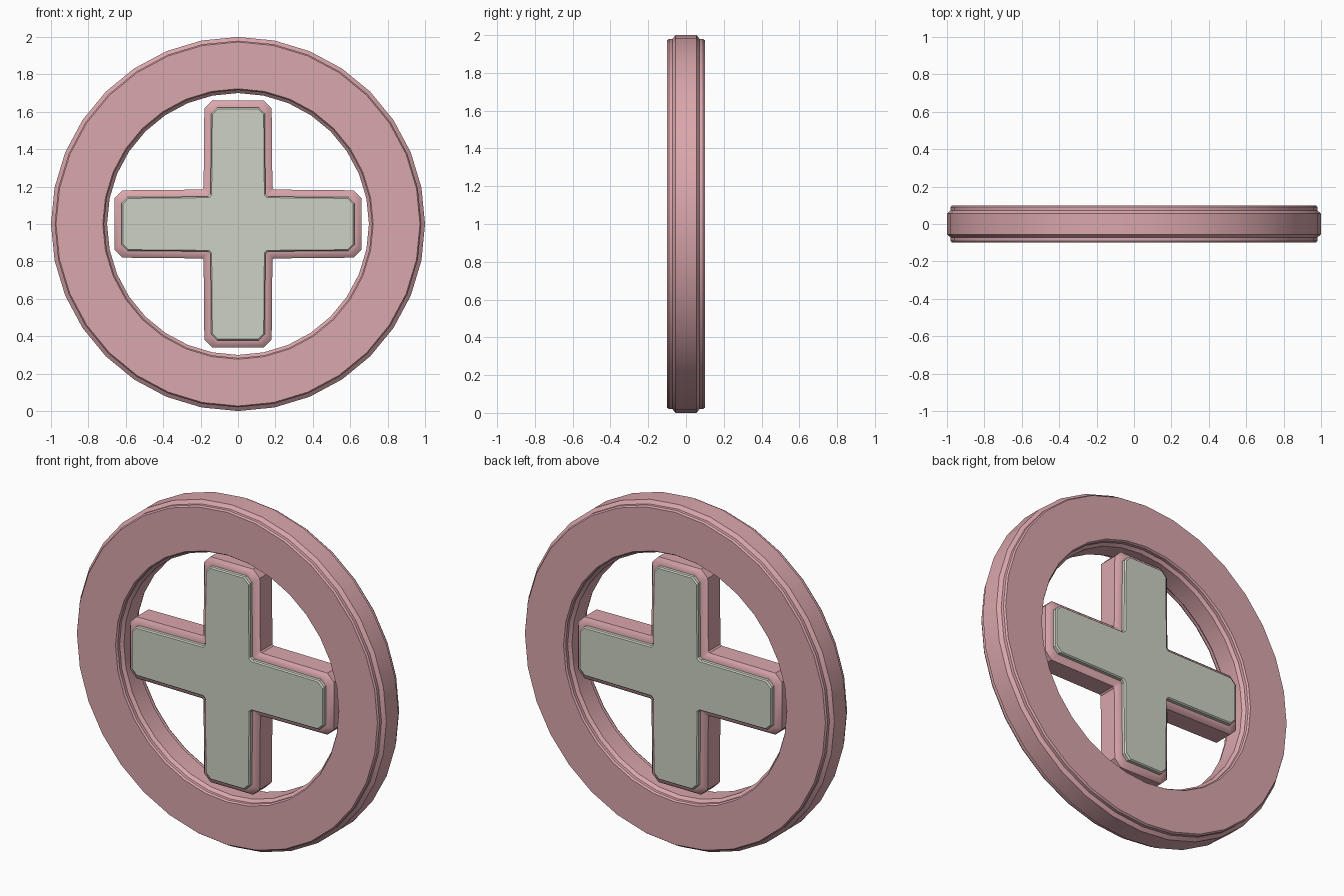
import bpy, bmesh, math

if "Cube" in bpy.data.objects:
    bpy.data.objects.remove(bpy.data.objects["Cube"])

CENTRE_Z = 1.0


def material(name, rgb):
    m = bpy.data.materials.new(name)
    m.diffuse_color = (*rgb, 1)
    m.use_nodes = True
    m.node_tree.nodes["Principled BSDF"].inputs["Base Color"].default_value = m.diffuse_color
    return m


PINK = material("dusty pink", (0.70, 0.385, 0.41))
GREEN = material("pale sage", (0.61, 0.64, 0.54))


def loft(name, loops, mat, closed=False, angle=30):
    """Skin a stack of equal-length point loops; closed joins last to first."""
    bm = bmesh.new()
    rings = [[bm.verts.new(p) for p in loop] for loop in loops]
    pairs = list(zip(rings, rings[1:]))
    if closed:
        pairs.append((rings[-1], rings[0]))
    for a, b in pairs:
        n = len(a)
        for i in range(n):
            j = (i + 1) % n
            bm.faces.new((a[i], a[j], b[j], b[i]))
    if not closed:
        bm.faces.new(rings[0])
        bm.faces.new(rings[-1])
    bmesh.ops.recalc_face_normals(bm, faces=bm.faces)
    me = bpy.data.meshes.new(name)
    bm.to_mesh(me)
    bm.free()
    me.materials.append(mat)
    ob = bpy.data.objects.new(name, me)
    ob.location.z = CENTRE_Z
    bpy.context.collection.objects.link(ob)
    bpy.ops.object.select_all(action='DESELECT')
    ob.select_set(True)
    bpy.context.view_layer.objects.active = ob
    bpy.ops.object.shade_smooth_by_angle(angle=math.radians(angle))
    return ob


def circle(r, y, n=32):
    return [(r * math.cos(math.tau * i / n), y, r * math.sin(math.tau * i / n))
            for i in range(n)]


def cross(length, width, chamfer, fillet, y):
    """Plus-shaped outline with cut tips and softened inner corners."""
    quarter = [(length, -width + chamfer), (length, width - chamfer),
               (length - chamfer, width),
               (width + fillet, width + 0.004), (width + 0.004, width + fillet),
               (width, length - chamfer)]
    pts = []
    for k in range(4):
        c, s = round(math.cos(k * math.pi / 2)), round(math.sin(k * math.pi / 2))
        pts += [(x * c - z * s, y, x * s + z * c) for x, z in quarter]
    return pts


# Stepped ring: wide central band, slightly narrower raised faces
half = [(1.0, 0.056), (0.98, 0.072), (0.98, 0.09), (0.973, 0.10),
        (0.723, 0.10), (0.716, 0.09), (0.716, 0.072), (0.70, 0.056)]
profile = half + [(r, -y) for r, y in reversed(half)]
loft("outer_ring", [circle(r, y) for r, y in profile], PINK, closed=True)

# Cross body with bevelled rims
half = [(0.0, 0.056), (0.013, 0.069), (0.03, 0.075)]
levels = [(d, -y) for d, y in reversed(half)] + half
loft("cross_body", [cross(0.66 - d, 0.18 - d, 0.042, 0.012, y) for d, y in levels], PINK)

# Raised plates on the front and back of the cross
for side, name in ((-1, "front_plate"), (1, "back_plate")):
    levels = [(0.0, 0.07), (0.0, 0.093), (0.006, 0.10)]
    loft(name, [cross(0.622 - d, 0.143 - d, 0.03, 0.018, side * y) for d, y in levels], GREEN)
